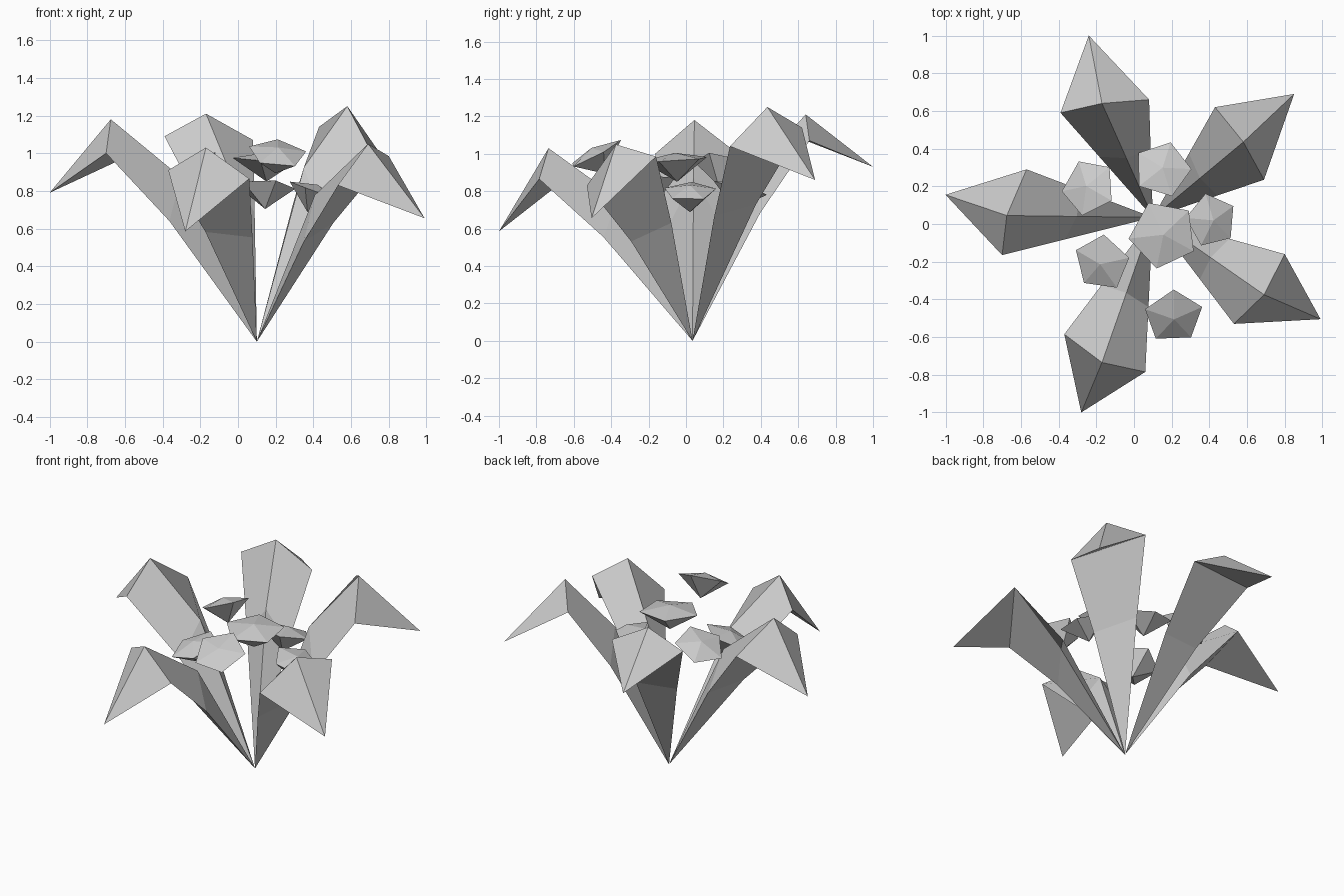
import bpy
import bmesh
from math import radians, cos, sin, pi
from mathutils import Vector, Matrix

default_cube = bpy.data.objects.get("Cube")
if default_cube:
    bpy.data.objects.remove(default_cube, do_unlink=True)

# One plain grey for the whole plant
grey = bpy.data.materials.new("plain_grey")
grey.use_nodes = True
grey_colour = (0.6, 0.6, 0.6, 1.0)
grey.diffuse_color = grey_colour
grey.node_tree.nodes["Principled BSDF"].inputs["Base Color"].default_value = grey_colour

ROOT = Vector((0.10, 0.035, 0.0))


def finish(bm, name):
    """Turn a bmesh into a flat shaded object."""
    bmesh.ops.recalc_face_normals(bm, faces=bm.faces)
    mesh = bpy.data.meshes.new(name)
    bm.to_mesh(mesh)
    bm.free()
    mesh.materials.append(grey)
    obj = bpy.data.objects.new(name, mesh)
    bpy.context.collection.objects.link(obj)
    return obj


def along(point, reach, rise):
    """Point part of the way from the root, with its own share of the height."""
    offset = Vector(point) - ROOT
    return ROOT + Vector((offset.x * reach, offset.y * reach, offset.z * rise))


def bridge(bm, ring_a, ring_b):
    for i in range(3):
        j = (i + 1) % 3
        bm.faces.new((ring_a[i], ring_a[j], ring_b[j], ring_b[i]))


def fan(bm, ring, point):
    for i in range(len(ring)):
        bm.faces.new((ring[i], ring[(i + 1) % len(ring)], point))


def leaf(name, left, ridge, right, tip):
    """Three-sided leaf: root point, bend, shoulder and drooping tip."""
    bm = bmesh.new()
    bend = [bm.verts.new(p) for p in (along(left, 0.58, 0.64),
                                      along(ridge, 0.52, 0.74),
                                      along(right, 0.58, 0.64))]
    shoulder = [bm.verts.new(p) for p in (left, ridge, right)]
    fan(bm, bend, bm.verts.new(ROOT))
    bridge(bm, bend, shoulder)
    fan(bm, shoulder, bm.verts.new(tip))
    return finish(bm, name)


def flower(name, centre, radius, spin, tilt):
    """Five-sided head with a low crown and a pointed underside."""
    bm = bmesh.new()
    rim = []
    for i in range(5):
        a = radians(spin) + i * 2 * pi / 5
        rim.append(bm.verts.new((radius * cos(a), radius * sin(a), 0)))
    fan(bm, rim, bm.verts.new((0, 0, 0.035)))
    fan(bm, rim, bm.verts.new((0, 0, -0.12)))
    # Lean the head outward from the root
    centre = Vector(centre)
    outward = centre - ROOT
    axis = Vector((-outward.y, outward.x, 0)).normalized()
    turn = Matrix.Rotation(radians(tilt), 4, axis)
    bmesh.ops.transform(bm, matrix=Matrix.Translation(centre) @ turn, verts=bm.verts)
    return finish(bm, name)


# Leaves: left edge, ridge, right edge, tip
leaf("back_leaf", (-0.39, 0.59, 1.09), (-0.17, 0.64, 1.21),
     (0.08, 0.66, 1.07), (-0.24, 1.0, 0.93))
leaf("right_leaf", (-0.70, -0.165, 1.0), (-0.675, 0.045, 1.18),
     (-0.57, 0.29, 0.99), (-1.0, 0.155, 0.79))
leaf("front_leaf", (-0.37, -0.585, 0.91), (-0.17, -0.735, 1.03),
     (0.06, -0.785, 0.865), (-0.28, -1.0, 0.585))
leaf("front_left_leaf", (0.53, -0.53, 0.83), (0.69, -0.375, 1.05),
     (0.80, -0.16, 0.985), (0.99, -0.505, 0.655))
leaf("back_left_leaf", (0.69, 0.235, 1.04), (0.58, 0.435, 1.25),
     (0.43, 0.62, 1.14), (0.85, 0.69, 0.86))

# Flower heads: centre, radius, spin, outward lean
flower("back_right_flower", (-0.24, 0.195, 0.94), 0.155, 114, 25)
flower("back_flower", (0.15, 0.29, 0.82), 0.155, 73, 15)
flower("left_flower", (0.41, 0.02, 0.80), 0.145, 31, 20)
flower("centre_flower", (0.155, -0.055, 0.97), 0.185, 43, 4)
flower("front_right_flower", (-0.17, -0.205, 0.83), 0.155, 12, 22)
flower("front_flower", (0.21, -0.49, 1.0), 0.16, 19, 28)
